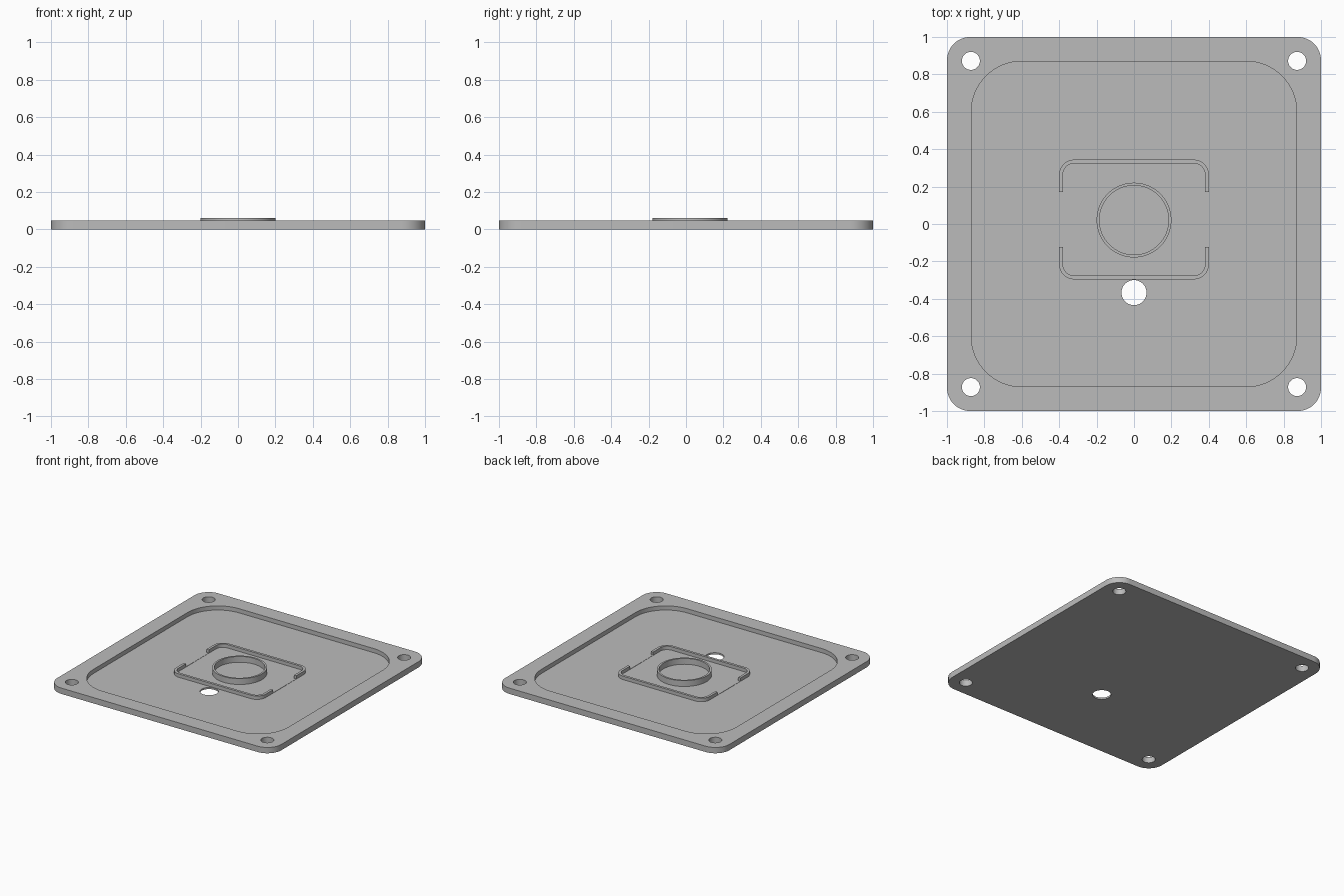
import bpy, bmesh, math

cube = bpy.data.objects.get("Cube")
if cube:
    bpy.data.objects.remove(cube, do_unlink=True)

grey = bpy.data.materials.new("plain grey")
grey.use_nodes = True
grey.diffuse_color = (0.5, 0.5, 0.5, 1)
grey.node_tree.nodes["Principled BSDF"].inputs["Base Color"].default_value = (0.5, 0.5, 0.5, 1)

FLOOR, TOP = 0.0133, 0.047
EMBED = 0.006  # raised parts start inside the floor


def prism(name, half_x, half_y, radius, z0, z1, center=(0, 0), steps=16):
    """Upright prism with rounded corners; a full radius gives a cylinder."""
    points = []
    for quarter, (sx, sy) in enumerate([(1, 1), (-1, 1), (-1, -1), (1, -1)]):
        for i in range(steps + 1 if radius else 1):
            a = math.pi / 2 * (quarter + i / steps)
            points.append((center[0] + sx * (half_x - radius) + radius * math.cos(a),
                           center[1] + sy * (half_y - radius) + radius * math.sin(a)))
    bm = bmesh.new()
    base = bm.faces.new([bm.verts.new((x, y, z0)) for x, y in points])
    top = bmesh.ops.extrude_face_region(bm, geom=[base])
    bmesh.ops.translate(bm, vec=(0, 0, z1 - z0),
                        verts=[v for v in top["geom"] if isinstance(v, bmesh.types.BMVert)])
    bmesh.ops.remove_doubles(bm, verts=bm.verts, dist=1e-5)
    bmesh.ops.recalc_face_normals(bm, faces=bm.faces)
    mesh = bpy.data.meshes.new(name)
    bm.to_mesh(mesh)
    bm.free()
    mesh.materials.append(grey)
    obj = bpy.data.objects.new(name, mesh)
    bpy.context.collection.objects.link(obj)
    return obj


def cylinder(name, radius, z0, z1, center):
    return prism(name, radius, radius, radius, z0, z1, center)


def carve(obj, cutters):
    """Subtract the cutters, apply the result and remove them."""
    for cutter in cutters:
        mod = obj.modifiers.new("cut", "BOOLEAN")
        mod.operation = "DIFFERENCE"
        mod.solver = "EXACT"
        mod.object = cutter
        cutter.hide_render = True
    bpy.context.view_layer.update()
    graph = bpy.context.evaluated_depsgraph_get()
    mesh = bpy.data.meshes.new_from_object(obj.evaluated_get(graph))
    obj.modifiers.clear()
    obj.data = mesh
    for cutter in cutters:
        bpy.data.objects.remove(cutter, do_unlink=True)


# Base plate: recessed tray, four corner screw holes and a cable hole
plate = prism("base_plate", 1, 1, 0.125, 0, TOP)
cuts = [prism("recess_cutter", 0.87, 0.87, 0.27, FLOOR, 0.2)]
cuts += [cylinder("screw_hole_cutter", 0.048, -0.1, 0.2, (sx * 0.872, sy * 0.872))
         for sx in (-1, 1) for sy in (-1, 1)]
cuts.append(cylinder("cable_hole_cutter", 0.067, -0.1, 0.2, (0, -0.367)))
carve(plate, cuts)

# Retaining wall: rounded frame, opened on both sides down to a low sill
mid = (0, 0.024)
wall = prism("retaining_wall", 0.4, 0.32, 0.08, EMBED, 0.041, mid)
carve(wall, [prism("wall_inside_cutter", 0.38, 0.30, 0.06, -0.1, 0.2, mid),
             prism("wall_gap_cutter", 0.6, 0.147, 0, FLOOR + 0.002, 0.2, mid)])

# Central locating ring
center = (0, 0.021)
ring = cylinder("center_ring", 0.2, EMBED, 0.06, center)
carve(ring, [cylinder("ring_inside_cutter", 0.185, -0.1, 0.2, center)])

# Smooth the curved walls, keep the rims sharp
bpy.ops.object.select_all(action="DESELECT")
for obj in (plate, wall, ring):
    obj.select_set(True)
bpy.context.view_layer.objects.active = plate
bpy.ops.object.shade_smooth_by_angle(angle=math.radians(30))
